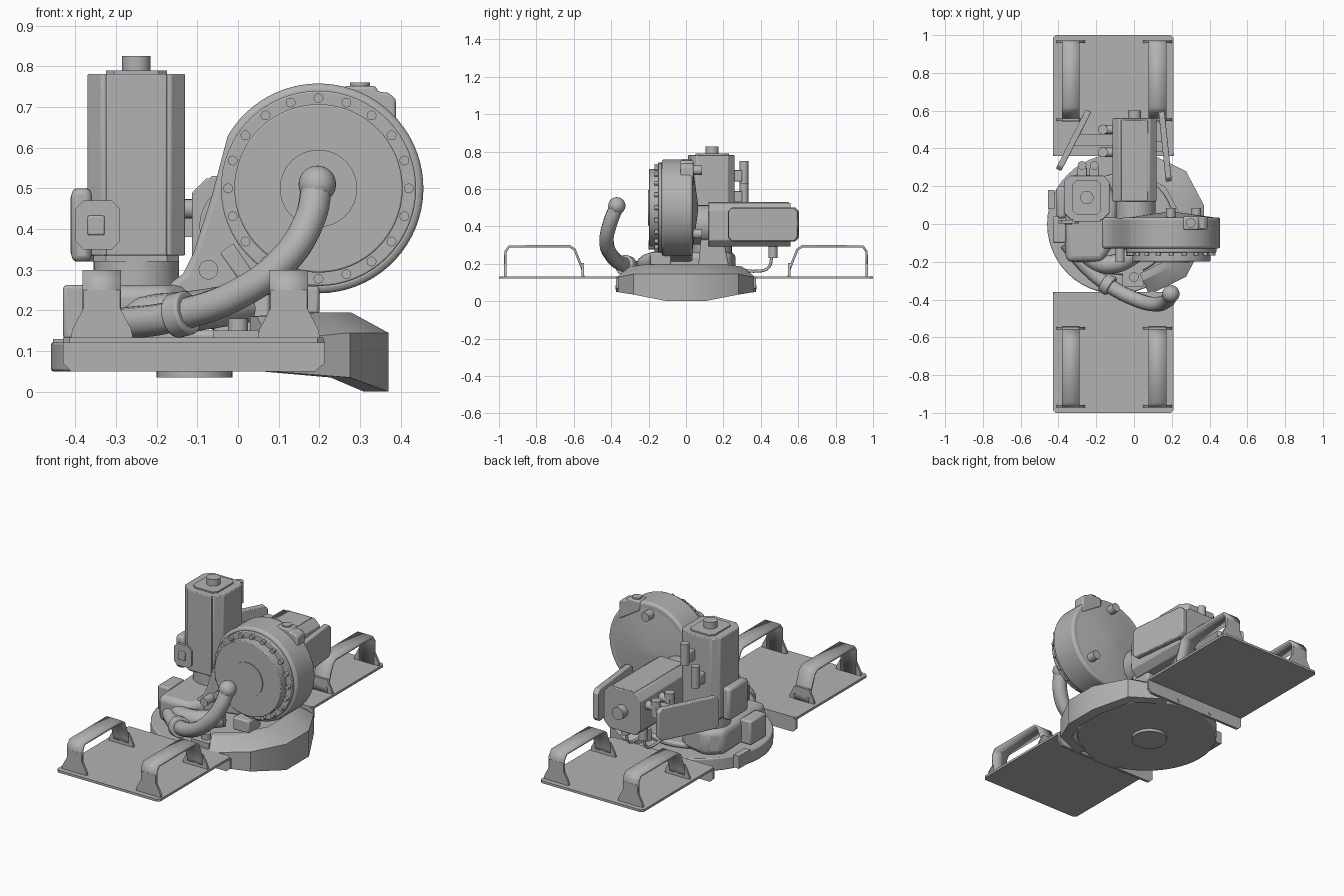
import bpy, bmesh
from math import pi, cos, sin, radians
from mathutils import Matrix, Vector

cube = bpy.data.objects.get("Cube")
if cube:
    bpy.data.objects.remove(cube)

grey = bpy.data.materials.new("plain_grey")
grey.use_nodes = True
grey.diffuse_color = (0.45, 0.45, 0.45, 1)
grey.node_tree.nodes["Principled BSDF"].inputs["Base Color"].default_value = (0.45, 0.45, 0.45, 1)
parts = []


def add(name, bm, bevel=0, segments=2, mirror_y=False):
    bmesh.ops.recalc_face_normals(bm, faces=bm.faces)
    mesh = bpy.data.meshes.new(name)
    bm.to_mesh(mesh)
    bm.free()
    mesh.materials.append(grey)
    obj = bpy.data.objects.new(name, mesh)
    bpy.context.collection.objects.link(obj)
    if bevel:
        m = obj.modifiers.new("Bevel", "BEVEL")
        m.width, m.segments, m.limit_method = bevel, segments, "ANGLE"
        m.angle_limit = radians(40)
    if mirror_y:
        m = obj.modifiers.new("Mirror", "MIRROR")
        m.use_axis = (False, True, False)
    parts.append(obj)
    return obj


def place(axis, u, v, w):
    return {"x": (w, u, v), "y": (u, w, v), "z": (u, v, w)}[axis]


def prism(name, pts, axis, lo, hi, **kw):
    """Closed outline extruded along an axis."""
    bm = bmesh.new()
    a = [bm.verts.new(place(axis, u, v, lo)) for u, v in pts]
    b = [bm.verts.new(place(axis, u, v, hi)) for u, v in pts]
    bm.faces.new(a)
    bm.faces.new(b[::-1])
    n = len(pts)
    for i in range(n):
        bm.faces.new((a[i], a[(i + 1) % n], b[(i + 1) % n], b[i]))
    return add(name, bm, **kw)


def box(name, x0, x1, y0, y1, z0, z1, **kw):
    return prism(name, [(x0, y0), (x1, y0), (x1, y1), (x0, y1)], "z", z0, z1, **kw)


def arc(u, v, r, start, end, n):
    return [(u + r * cos(radians(start + (end - start) * i / n)),
             v + r * sin(radians(start + (end - start) * i / n))) for i in range(n + 1)]


def cyl(name, axis, u, v, r, lo, hi, n=32, **kw):
    return prism(name, arc(u, v, r, 0, 360, n)[:-1], axis, lo, hi, **kw)


def chamfered(u, v, hu, hv, c):
    return [(u + a, v + b) for a, b in (
        (hu, hv - c), (hu - c, hv), (c - hu, hv), (-hu, hv - c),
        (-hu, c - hv), (c - hu, -hv), (hu - c, -hv), (hu, c - hv))]


def tube(name, pts, r):
    cu = bpy.data.curves.new(name, "CURVE")
    cu.dimensions, cu.bevel_depth, cu.bevel_resolution, cu.use_fill_caps = "3D", r, 4, True
    sp = cu.splines.new("BEZIER")
    sp.bezier_points.add(len(pts) - 1)
    for p, co in zip(sp.bezier_points, pts):
        p.co = co
        p.handle_left_type = p.handle_right_type = "AUTO"
    cu.materials.append(grey)
    obj = bpy.data.objects.new(name, cu)
    bpy.context.collection.objects.link(obj)
    return obj


# Two step plates with inner flanges and handles
prism("step_plate", chamfered(-0.11, -0.68, 0.32, 0.32, 0.015), "z", 0.12, 0.133, mirror_y=True)
prism("plate_flange", [(-0.43, 0.125), (-0.43, 0.07), (-0.41, 0.05), (0.19, 0.05), (0.213, 0.07),
                       (0.213, 0.125)], "y", -0.375, -0.36, mirror_y=True)
for x in (-0.213, 0):
    cyl("flange_bolt", "y", x, 0.075, 0.012, -0.378, -0.37, 16, mirror_y=True)
strap = [(-0.965, 0.13), (-0.965, 0.265), (-0.945, 0.293), (-0.62, 0.293),
         (-0.595, 0.275), (-0.553, 0.17), (-0.55, 0.13)]
foot = [(-0.077, 0.13), (0.077, 0.13), (0.072, 0.155), (0.045, 0.205), (0.045, 0.25),
        (-0.045, 0.25), (-0.045, 0.205), (-0.072, 0.155)]
for x in (-0.335, 0.125):
    bm = bmesh.new()
    rows = [[bm.verts.new((x + s * 0.047, y, z)) for s in (-1, 1)] for y, z in strap]
    for p, q in zip(rows, rows[1:]):
        bm.faces.new((p[0], p[1], q[1], q[0]))
    handle = add("handle_strap", bm, mirror_y=True)
    sol = handle.modifiers.new("Thickness", "SOLIDIFY")
    sol.thickness, sol.offset = 0.013, 0
    prism("handle_outer_foot", [(x + u, z) for u, z in foot], "y", -0.972, -0.959, mirror_y=True)
    prism("handle_inner_foot", [(x + u, min(z, 0.21)) for u, z in foot[:4] + foot[6:]], "y",
          -0.558, -0.546, mirror_y=True)

# Round base
cyl("base_disc", "z", -0.09, 0, 0.37, 0.05, 0.122, 48, bevel=0.006)
cyl("base_boss", "z", -0.107, 0, 0.094, 0.035, 0.06)
cyl("base_turntable", "z", -0.06, 0, 0.27, 0.12, 0.15, 40, bevel=0.01)

# Faceted guard around the left side of the base
half = [(0.37, 0.1, 0, 0.145, 0.195), (0.275, 0.28, 0.035, 0.145, 0.195), (0.08, 0.375, 0.05, 0.125, 0.185)]
stations = [(x, -y, *r) for x, y, *r in half[::-1]] + half
bm = bmesh.new()
rings = []
for x, y, low, shoulder, top in stations:
    c = Vector((-0.09, 0, 0))
    d = Vector((x, y, 0)) - c
    sec = ((0.70, low + 0.05), (0.80, low + 0.05), (0.87, low), (1, low), (1, shoulder), (0.80, top), (0.70, top))
    rings.append([bm.verts.new(c + d * k + Vector((0, 0, z))) for k, z in sec])
for p, q in zip(rings, rings[1:]):
    for i in range(len(p)):
        j = (i + 1) % len(p)
        bm.faces.new((p[i], p[j], q[j], q[i]))
bm.faces.new(rings[0])
bm.faces.new(rings[-1])
add("side_guard", bm)

# Scroll casing with a tangential duct at lower right
CX, CZ = 0.198, 0.5
scroll = arc(CX, CZ, 0.258, 150, -100, 48) + [(0.0, 0.23), (-0.17, 0.2), (-0.17, 0.265),
                                              (-0.135, 0.29), (-0.11, 0.34), (-0.065, 0.48)]
prism("scroll_casing", scroll, "y", -0.13, 0.035, bevel=0.014, segments=3)
cyl("casing_flange", "y", CX, CZ, 0.24, -0.15, -0.12, 64, bevel=0.004)
cyl("casing_cover", "y", CX, CZ, 0.207, -0.198, -0.14, 64, bevel=0.004)
cyl("cover_hub", "y", CX, CZ, 0.095, -0.203, -0.19, 48)
for i in range(20):
    a = 2 * pi * i / 20
    cyl("cover_bolt", "y", CX + 0.222 * cos(a), CZ + 0.222 * sin(a), 0.012, -0.168, -0.145, 16)
bm = bmesh.new()
bmesh.ops.create_cone(bm, cap_ends=True, segments=64, radius1=0.24, radius2=0.03, depth=0.03,
                      matrix=Matrix.Translation((CX, 0.048, CZ)) @ Matrix.Rotation(-pi / 2, 4, "X"))
add("casing_back", bm)
for x, z in ((0.195, 0.7), (0.33, 0.36)):
    cyl("casing_back_bolt", "y", x, z, 0.025, 0.03, 0.085, 20)
prism("casing_lug", [(0.26, 0.7), (0.39, 0.62), (0.388, 0.72), (0.37, 0.735), (0.343, 0.738),
                     (0.34, 0.752), (0.26, 0.752)], "y", -0.03, 0.04, bevel=0.008)
cyl("lug_boss", "z", 0.3, 0.005, 0.025, 0.7, 0.76, 20)
box("casing_foot", 0.1, 0.2, -0.19, -0.08, 0.19, 0.26, bevel=0.008)

# Lower housing and upright motor
housing = [(-0.36, -0.2), (-0.17, -0.2), (-0.1, -0.1), (-0.09, 0.12), (-0.14, 0.24), (-0.3, 0.27), (-0.38, 0.2)]
prism("lower_housing", housing, "z", 0.12, 0.262, bevel=0.03, segments=3)
box("side_box", -0.43, -0.36, -0.1, 0.04, 0.13, 0.262, bevel=0.008)
box("rim_tab", -0.455, -0.42, 0.08, 0.18, 0.06, 0.13)
MX, MY = -0.25, 0.14
cyl("motor_neck", "z", MX, MY, 0.105, 0.25, 0.34)
prism("upright_motor", chamfered(MX, MY, 0.12, 0.118, 0.035), "z", 0.335, 0.782, bevel=0.004)
box("motor_front_rib", -0.325, -0.175, 0.012, 0.05, 0.335, 0.782, bevel=0.004)
prism("motor_foot", chamfered(MX, MY, 0.105, 0.105, 0.03), "z", 0.32, 0.34)
prism("motor_cap", chamfered(MX, MY, 0.075, 0.09, 0.02), "z", 0.78, 0.79)
cyl("motor_top_shaft", "z", MX, MY, 0.035, 0.785, 0.826)
box("motor_side_bracket", -0.41, -0.36, 0.03, 0.2, 0.32, 0.5, bevel=0.015)
prism("bracket_plate", chamfered(-0.345, 0.41, 0.055, 0.06, 0.02), "y", 0.003, 0.02)
box("bracket_hook", -0.37, -0.328, -0.003, 0.01, 0.385, 0.433, bevel=0.004)
for x, z in ((-0.275, 0.53), (-0.21, 0.64)):
    box("motor_socket", x - 0.025, x + 0.025, 0.25, 0.3, z, z + 0.06, bevel=0.005)
    cyl("motor_plug", "z", x, 0.31, 0.023, z - 0.01, z + 0.11, 16)

# Lying motor behind the casing
prism("lying_motor", chamfered(0.003, 0.408, 0.116, 0.117, 0.035), "y", 0.12, 0.56, bevel=0.004)
box("lying_motor_top_rib", -0.068, 0.075, 0.12, 0.55, 0.5, 0.53, bevel=0.004)
cyl("lying_motor_neck", "y", 0.01, 0.408, 0.105, 0.03, 0.14)
cyl("lying_motor_shaft", "y", 0.003, 0.408, 0.035, 0.55, 0.602)
for y in (0.38, 0.5):
    cyl("side_plug", "x", y, 0.45, 0.024, -0.18, -0.1, 16)
    cyl("side_plug_tip", "z", -0.165, y, 0.026, 0.4, 0.49, 16)
prism("motor_support", [(0.06, 0.14), (0.24, 0.14), (0.2, 0.33), (0.08, 0.33)], "x", -0.06, 0.08, bevel=0.01)

# Two upright side panels
for name, x, y, half_len, turn in (("left_panel", 0.165, 0.41, 0.185, 6), ("right_panel", -0.32, 0.443, 0.175, -27)):
    panel = prism(name, chamfered(0, 0, half_len, 0.09, 0.02), "x", -0.016, 0.016, bevel=0.005)
    panel.location = (x, y, 0.41)
    panel.rotation_euler.z = radians(turn)
    inner = 0.1 if x > 0 else -0.1
    box("panel_bracket", min(inner, x), max(inner, x), y - 0.03, y + 0.03, 0.38, 0.44)

# Cables beneath the lying motor
for x in (-0.06, 0.05):
    tube("cable", [(x, 0.46, 0.26), (x, 0.44, 0.18), (x, 0.37, 0.16), (x, 0.26, 0.18)], 0.008)
    cyl("cable_plug", "z", x, 0.465, 0.024, 0.23, 0.3, 16)

# Curved outlet pipe with clamp and rounded end
tube("outlet_pipe", [(-0.36, -0.1, 0.17), (-0.26, -0.22, 0.17), (-0.14, -0.32, 0.19), (0, -0.395, 0.24),
                     (0.11, -0.425, 0.32), (0.175, -0.405, 0.42), (0.195, -0.37, 0.51)], 0.039)
tube("inner_duct", [(-0.3, -0.1, 0.18), (-0.2, -0.2, 0.19), (-0.1, -0.21, 0.2), (0.02, -0.15, 0.22)], 0.05)
bm = bmesh.new()
bmesh.ops.create_uvsphere(bm, u_segments=32, v_segments=16, radius=0.046,
                          matrix=Matrix.Translation((0.195, -0.37, 0.51)))
add("pipe_end", bm)
clamp = cyl("pipe_clamp", "z", 0, 0, 0.055, -0.024, 0.024, 24, bevel=0.006)
clamp.location = (-0.14, -0.32, 0.19)
clamp.rotation_euler = Vector((0.26, -0.175, 0.07)).to_track_quat("Z", "Y").to_euler()

# Small fittings in front of the casing
cyl("front_port", "y", -0.073, 0.3, 0.024, -0.2, -0.1, 20)
lever = box("front_lever", -0.02, 0.02, -0.17, -0.1, -0.04, 0.04, bevel=0.004)
lever.location = (-0.005, 0, 0.32)
lever.rotation_euler.y = radians(-35)
box("front_mount", -0.06, 0.05, -0.33, -0.24, 0.12, 0.15)
cyl("front_mount_post", "z", 0, -0.28, 0.025, 0.14, 0.18, 16)

# Smooth rounded surfaces, keep hard edges
bpy.context.view_layer.update()
for obj in bpy.context.view_layer.objects:
    obj.select_set(obj in parts)
bpy.context.view_layer.objects.active = parts[0]
bpy.ops.object.shade_smooth_by_angle(angle=radians(30))
